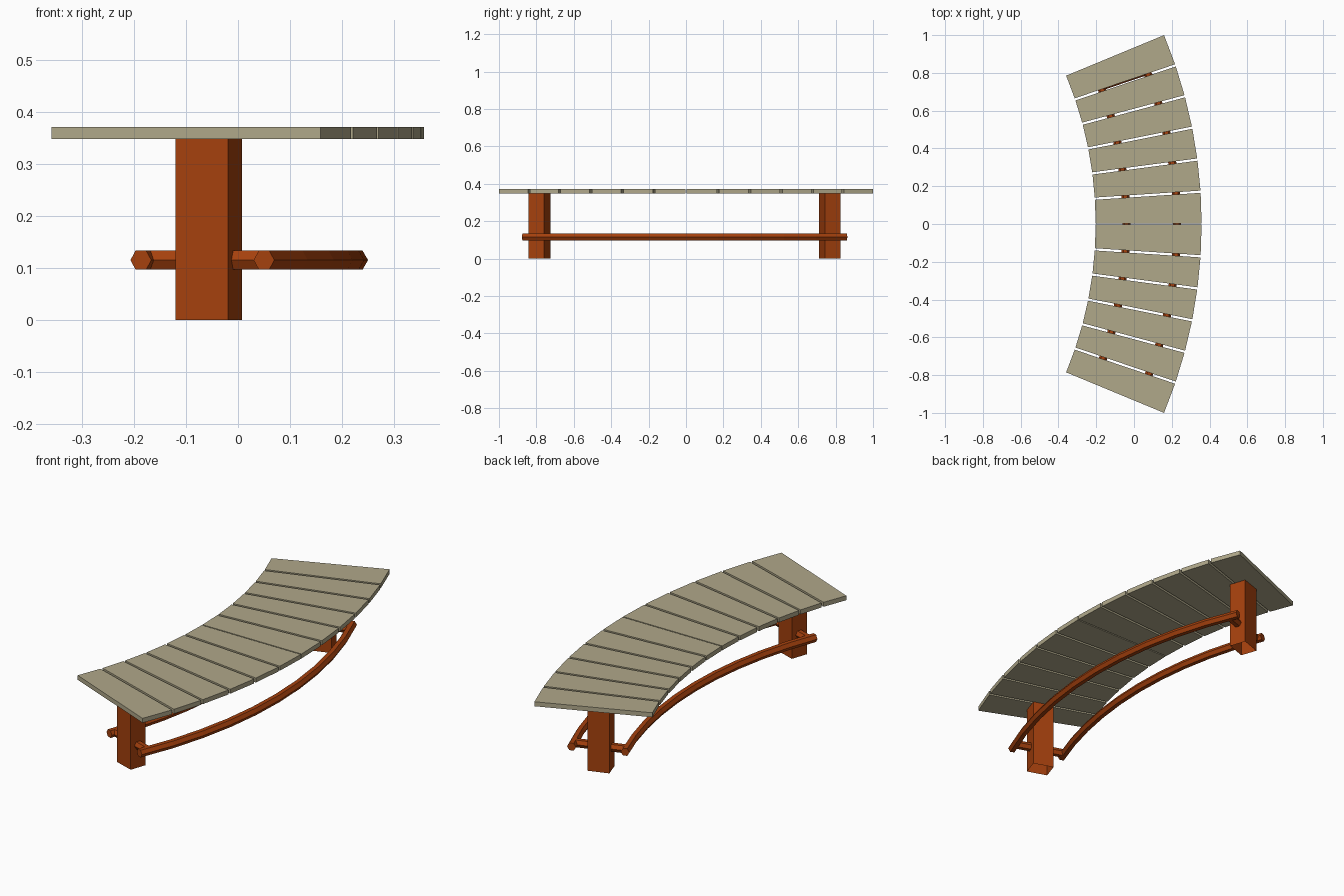
import bpy, bmesh, math
from mathutils import Vector, Matrix

if "Cube" in bpy.data.objects:
    bpy.data.objects.remove(bpy.data.objects["Cube"])

def material(name, rgb):
    m = bpy.data.materials.new(name)
    m.diffuse_color = (*rgb, 1)
    m.use_nodes = True
    m.node_tree.nodes["Principled BSDF"].inputs["Base Color"].default_value = m.diffuse_color
    return m

WOOD = material("weathered wood", (0.434, 0.392, 0.255))
RUST = material("rust orange metal", (0.375, 0.052, 0.004))

def finish(bm, name, mat):
    bmesh.ops.recalc_face_normals(bm, faces=bm.faces[:])
    me = bpy.data.meshes.new(name)
    bm.to_mesh(me)
    bm.free()
    me.materials.append(mat)
    ob = bpy.data.objects.new(name, me)
    bpy.context.collection.objects.link(ob)

def tube(name, pts, radius=0.0213, sides=6):
    """Hexagonal bar swept along a level path, capped at both ends."""
    bm = bmesh.new()
    rings = []
    for i, p in enumerate(pts):
        d = (pts[min(i + 1, len(pts) - 1)] - pts[max(i - 1, 0)]).normalized()
        side = Vector((d.y, -d.x, 0))
        rings.append([bm.verts.new(p + radius * (math.cos(a) * side + math.sin(a) * Vector((0, 0, 1))))
                      for a in (2 * math.pi * k / sides for k in range(sides))])
    for r, s in zip(rings, rings[1:]):
        for k in range(sides):
            n = (k + 1) % sides
            bm.faces.new((r[k], r[n], s[n], s[k]))
    bm.faces.new(rings[0])
    bm.faces.new(rings[-1])
    finish(bm, name, RUST)

# Seat: twelve wedge planks around an arc of 45 degrees
R_IN, R_OUT, CX = 2.052, 2.613, -2.255
STEP = math.radians(3.75)
for i in range(12):
    a0, a1 = (i - 6) * STEP, (i - 5) * STEP
    g0 = 0 if i == 0 else 0.003 if i == 6 else 0.006
    g1 = 0 if i == 11 else 0.003 if i == 5 else 0.006
    bm = bmesh.new()
    corners = []
    for a, g in ((a0, g0), (a1, -g1)):
        rad, tan = Vector((math.cos(a), math.sin(a))), Vector((-math.sin(a), math.cos(a)))
        corners.append([Vector((CX, 0)) + rad * r + tan * g for r in (R_IN, R_OUT)])
    loop = [corners[0][0], corners[0][1], corners[1][1], corners[1][0]]
    face = bm.faces.new([bm.verts.new((p.x, p.y, 0.349)) for p in loop])
    top = bmesh.ops.extrude_face_region(bm, geom=[face], use_keep_orig=True)["geom"]
    bmesh.ops.translate(bm, vec=(0, 0, 0.023), verts=[v for v in top if isinstance(v, bmesh.types.BMVert)])
    finish(bm, f"seat_plank_{i + 1}", WOOD)

# Legs (open box sections) and the cross bars through them
TURN, Y_OFF, BAR_Z = math.radians(18.75), -0.0075, 0.1155
for sign, label in ((-1, "front"), (1, "back")):
    centre = Vector((-0.056, sign * 0.7755 + Y_OFF, 0))
    rot = Matrix.Rotation(sign * TURN, 4, 'Z')
    bm = bmesh.new()
    bmesh.ops.create_cube(bm, size=1, matrix=Matrix.Translation(centre + Vector((0, 0, 0.1745)))
                          @ rot @ Matrix.Diagonal((0.106, 0.086, 0.349, 1)))
    bm.normal_update()
    bmesh.ops.delete(bm, geom=[f for f in bm.faces if abs(f.normal.z) > 0.9], context='FACES_ONLY')
    finish(bm, f"{label}_leg", RUST)
    along = rot @ Vector((1, 0, 0))
    mid = centre + Vector((0, 0, BAR_Z))
    tube(f"{label}_cross_bar", [mid - along * 0.135, mid + along * 0.125])

# Curved foot rails
for name, x_mid, radius, half in (("outer_rail", 0.229, 2.17, 0.863), ("inner_rail", -0.04, 2.08, 0.768)):
    end = math.asin(half / radius)
    angles = [end * (k / 5 - 1) for k in range(11)]
    tube(name, [Vector((x_mid - radius + radius * math.cos(a), radius * math.sin(a) + Y_OFF, BAR_Z)) for a in angles])
